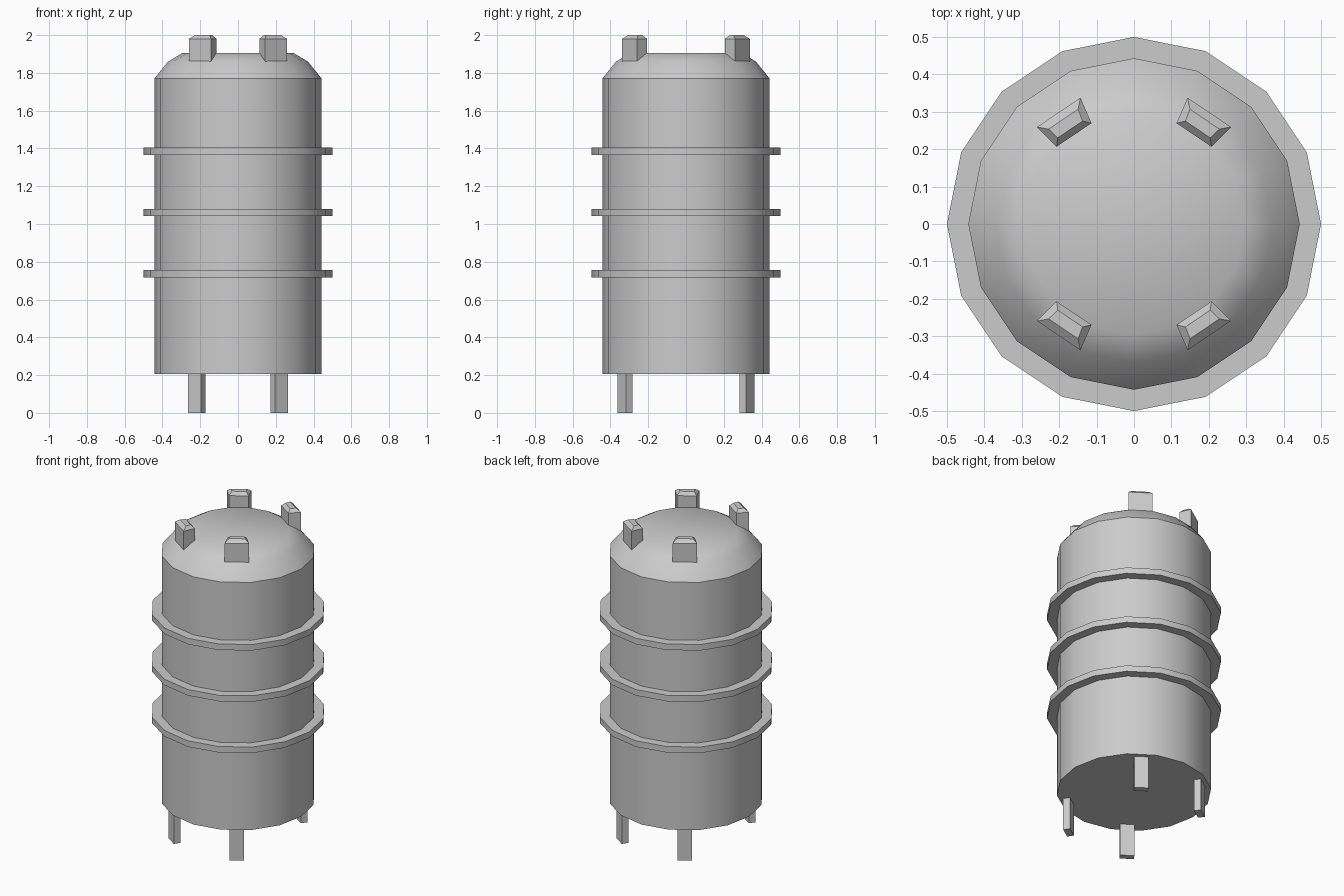
import bpy, bmesh, math
from mathutils import Vector

if "Cube" in bpy.data.objects:
    bpy.data.objects.remove(bpy.data.objects["Cube"])

SIDES = 16
LUG_ANGLE = math.radians(56)


def finish(bm, name, smooth=None):
    bmesh.ops.recalc_face_normals(bm, faces=bm.faces)
    me = bpy.data.meshes.new(name)
    bm.to_mesh(me)
    bm.free()
    ob = bpy.data.objects.new(name, me)
    bpy.context.collection.objects.link(ob)
    if smooth:
        bpy.ops.object.select_all(action='DESELECT')
        ob.select_set(True)
        bpy.context.view_layer.objects.active = ob
        bpy.ops.object.shade_smooth_by_angle(angle=math.radians(smooth))
    return ob


def lathe(name, profile, closed=False):
    """Revolve (radius, z) points; open profiles get flat end caps."""
    bm = bmesh.new()
    loops = [[bm.verts.new((r * math.cos(i * math.tau / SIDES),
                            r * math.sin(i * math.tau / SIDES), z))
              for i in range(SIDES)] for r, z in profile]
    pairs = list(zip(loops, loops[1:]))
    if closed:
        pairs.append((loops[-1], loops[0]))
    else:
        bm.faces.new(loops[0])
        bm.faces.new(loops[-1])
    for a, b in pairs:
        for i in range(SIDES):
            j = (i + 1) % SIDES
            bm.faces.new((a[i], a[j], b[j], b[i]))
    return finish(bm, name, 35)


def radial_block(name, angle, sections):
    """Loft of trapezoids (z, inner r, outer r, inner width, outer width)."""
    out = Vector((math.cos(angle), math.sin(angle), 0))
    side = Vector((-out.y, out.x, 0))
    bm = bmesh.new()
    loops = []
    for z, r0, r1, w0, w1 in sections:
        corners = ((r0, -w0), (r1, -w1), (r1, w1), (r0, w0))
        loops.append([bm.verts.new(out * r + side * w / 2 + Vector((0, 0, z)))
                      for r, w in corners])
    bm.faces.new(loops[0])
    bm.faces.new(loops[-1])
    for a, b in zip(loops, loops[1:]):
        for i in range(4):
            j = (i + 1) % 4
            bm.faces.new((a[i], a[j], b[j], b[i]))
    return finish(bm, name)


# Tank body with domed top
lathe("tank_body", [(0.443, 0.205), (0.443, 1.77), (0.37, 1.86), (0.295, 1.905)])

# Reinforcing bands
for n, z in enumerate((0.737, 1.061, 1.385)):
    lathe(f"band_{n + 1}", [(0.44, z - 0.019), (0.5, z - 0.019),
                            (0.5, z + 0.019), (0.44, z + 0.019)], closed=True)

# Top lugs and legs, one of each in every quadrant
angles = (LUG_ANGLE, math.pi - LUG_ANGLE, math.pi + LUG_ANGLE, -LUG_ANGLE)
for n, a in enumerate(angles):
    radial_block(f"top_lug_{n + 1}", a, [(1.86, 0.287, 0.36, 0.113, 0.14),
                                         (1.98, 0.287, 0.36, 0.113, 0.14),
                                         (2.0, 0.305, 0.338, 0.08, 0.095)])
    radial_block(f"leg_{n + 1}", a, [(0.0, 0.37, 0.41, 0.083, 0.083),
                                     (0.21, 0.37, 0.41, 0.083, 0.083)])
